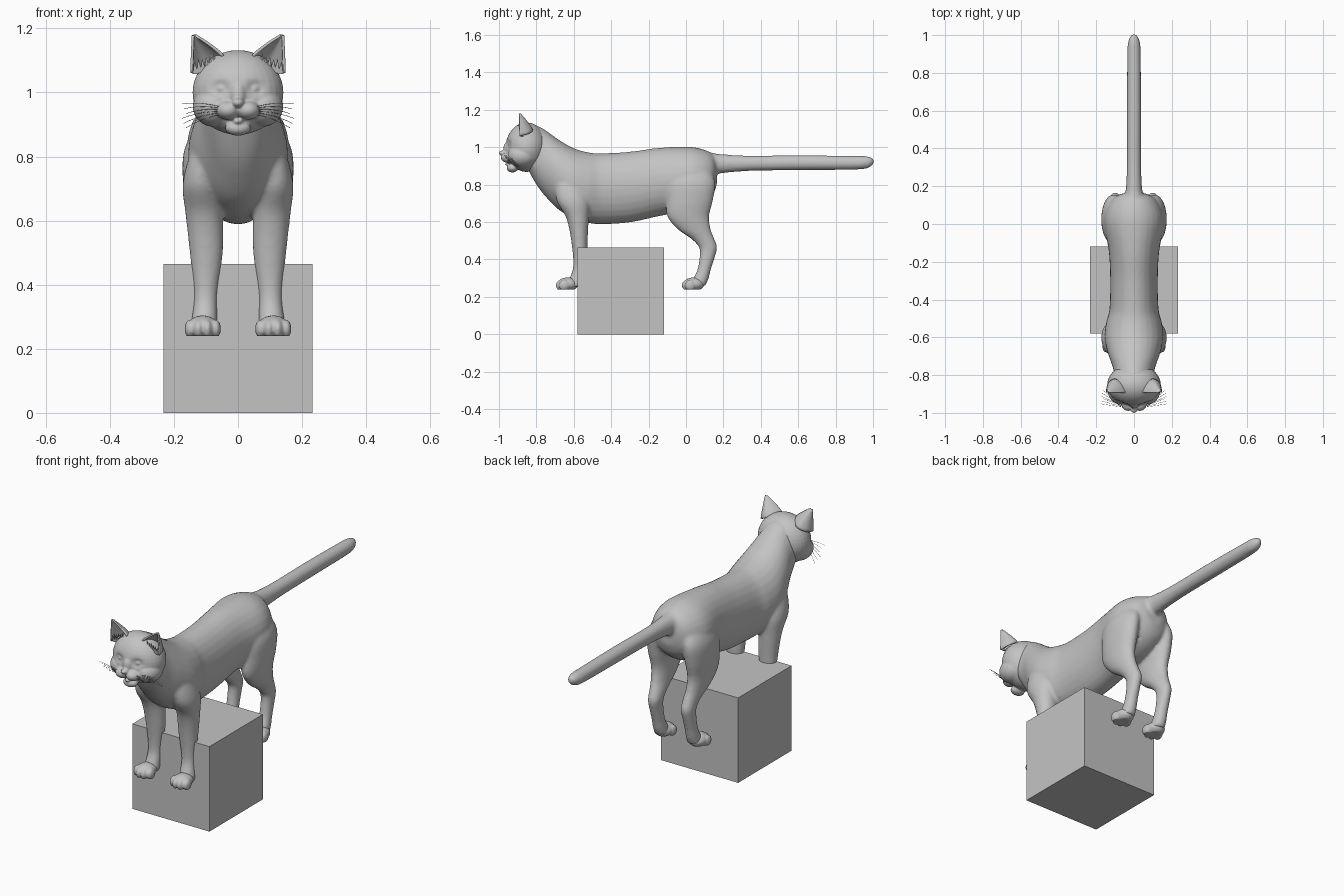
import bpy, bmesh, math
from mathutils import Vector, Matrix

if "Cube" in bpy.data.objects:
    bpy.data.objects.remove(bpy.data.objects["Cube"])

grey = bpy.data.materials.new("plain grey")
grey.diffuse_color = (0.55, 0.55, 0.55, 1)
grey.use_nodes = True
grey.node_tree.nodes["Principled BSDF"].inputs["Base Color"].default_value = grey.diffuse_color


def finish(name, bm, voxel=0, smooth=0):
    """Turn a bmesh into an object, optionally fusing its shells together."""
    bmesh.ops.recalc_face_normals(bm, faces=bm.faces)
    me = bpy.data.meshes.new(name)
    bm.to_mesh(me)
    bm.free()
    ob = bpy.data.objects.new(name, me)
    bpy.context.collection.objects.link(ob)
    if voxel:
        r = ob.modifiers.new("fuse", 'REMESH')
        r.mode, r.voxel_size = 'VOXEL', voxel
        s = ob.modifiers.new("soften", 'SMOOTH')
        s.factor, s.iterations = 0.5, smooth
        fused = bpy.data.meshes.new_from_object(
            ob.evaluated_get(bpy.context.evaluated_depsgraph_get()))
        ob.modifiers.clear()
        ob.data = fused
        fused.shade_smooth()
    ob.data.materials.clear()
    ob.data.materials.append(grey)
    return ob


def spline(rows, steps=5):
    """Catmull-Rom through the given stations."""
    out = []
    for i in range(len(rows) - 1):
        p = [rows[max(0, min(len(rows) - 1, i + k))] for k in (-1, 0, 1, 2)]
        for j in range(steps):
            t = j / steps
            out.append([0.5 * (2 * b + (c - a) * t + (2 * a - 5 * b + 4 * c - d) * t * t
                               + (3 * b - a - 3 * c + d) * t ** 3) for a, b, c, d in zip(*p)])
    return out + [list(rows[-1])]


def loft(bm, rows, axis, sides=28):
    """Rows are (cx, cy, cz, ra, rb); rings lie across the y or z axis."""
    rings = []
    for cx, cy, cz, ra, rb in spline(rows):
        ring = []
        for k in range(sides):
            a = 2 * math.pi * k / sides
            u, v = ra * math.cos(a), rb * math.sin(a)
            ring.append(bm.verts.new((cx + u, cy, cz + v) if axis == 'y' else (cx + u, cy + v, cz)))
        rings.append(ring)
    for r, q in zip(rings, rings[1:]):
        for k in range(sides):
            n = (k + 1) % sides
            bm.faces.new((r[k], r[n], q[n], q[k]))
    bm.faces.new(rings[0])
    bm.faces.new(rings[-1])


def ball(bm, c, r, tilt=0):
    m = Matrix.Translation(c) @ Matrix.Rotation(tilt, 4, 'X') @ Matrix.Diagonal((*r, 1))
    bmesh.ops.create_uvsphere(bm, u_segments=32, v_segments=20, radius=1, matrix=m)


# Block under the belly
bm = bmesh.new()
bmesh.ops.create_cube(bm, size=1, matrix=Matrix.Translation((0, -0.349, 0.2325))
                      @ Matrix.Diagonal((0.466, 0.462, 0.465, 1)))
finish("block", bm)

# Torso: y, top, bottom, half width
torso = [(-.85, 1.10, .89, .10), (-.80, 1.115, .80, .105), (-.75, 1.09, .735, .115),
         (-.68, 1.04, .665, .14), (-.60, .995, .62, .156), (-.52, .972, .595, .147),
         (-.45, .967, .588, .130), (-.30, .976, .598, .126), (-.15, .996, .63, .133),
         (0, 1.003, .66, .158), (.08, .992, .69, .145), (.14, .965, .74, .105), (.165, .92, .80, .05)]
tail = [(.05, .93, .06, .06), (.14, .913, .052, .057), (.20, .912, .042, .05), (.34, .914, .038, .041),
        (.60, .917, .038, .040), (.90, .917, .036, .037), (.965, .919, .031, .033),
        (.99, .922, .022, .024), (1.004, .924, .012, .013)]
# Legs: z, x, y, half width, half depth
front_leg = [(.86, .085, -.63, .04, .05), (.80, .103, -.625, .05, .075), (.71, .116, -.605, .057, .085),
             (.62, .106, -.58, .058, .060), (.50, .099, -.57, .052, .044),
             (.37, .101, -.567, .038, .036), (.30, .104, -.58, .040, .042), (.255, .108, -.60, .042, .042)]
hind_leg = [(.92, .07, .04, .05, .07), (.82, .106, .03, .062, .125), (.72, .112, .02, .060, .125),
            (.63, .110, .012, .052, .112), (.56, .106, .045, .044, .088), (.51, .101, .09, .038, .062),
            (.465, .099, .118, .035, .049), (.42, .10, .115, .032, .042), (.345, .10, .097, .032, .036),
            (.30, .10, .080, .035, .042), (.258, .10, .06, .038, .045)]

bm = bmesh.new()
loft(bm, [(0, y, (t + b) / 2, w, (t - b) / 2) for y, t, b, w in torso], 'y')
loft(bm, [(0, y, z, a, b) for y, z, a, b in tail], 'y')
for s in (-1, 1):
    for leg in (front_leg, hind_leg):
        loft(bm, [(s * x, y, z, a, b) for z, x, y, a, b in leg], 'z')
finish("body", bm, 0.008, 9)

# Paws with four toes each, flattened underneath
bm = bmesh.new()
for s in (-1, 1):
    for x, y in ((.110, -.632), (.104, .042)):
        ball(bm, (s * x, y, .268), (.049, .056, .036))
        for k, (dx, dy) in enumerate(((-.040, .008), (-.014, -.008), (.014, -.008), (.040, .008))):
            ball(bm, (s * x + dx, y - .028 + dy, .262), (.0165, .028, .029))
paws = finish("paws", bm, 0.005, 3)
for v in paws.data.vertices:
    v.co.z = max(v.co.z, .24)

# Head with cheeks, bridge, whisker pads, nose and chin
bm = bmesh.new()
ball(bm, (0, -.852, 1.0), (.142, .112, .132))
ball(bm, (0, -.925, .995), (.036, .052, .050), .4)
ball(bm, (0, -.975, .968), (.020, .026, .015))
ball(bm, (0, -.928, .889), (.040, .030, .024))
ball(bm, (0, -.938, .909), (.016, .030, .009))
for s in (-1, 1):
    ball(bm, (s * .075, -.875, .955), (.066, .078, .062))
    ball(bm, (s * .031, -.945, .945), (.038, .045, .030))
head = finish("head", bm, 0.0045, 4)
for v in head.data.vertices:
    # Eye sockets holding closed lids
    if v.co.y < -.88:
        d = math.hypot(abs(v.co.x) - .055, (v.co.z - 1.012) * 1.2)
        v.co.y += .016 * math.exp(-(d / .026) ** 2) - .010 * math.exp(-(d / .012) ** 2)

# Ears: open cones facing forward, with tufts inside
for s, side in ((-1, "right"), (1, "left")):
    bm = bmesh.new()
    base = spline([Vector(p) for p in ((.045, -.893, 1.112), (.062, -.850, 1.105), (.10, -.822, 1.09),
                                       (.135, -.845, 1.07), (.145, -.890, 1.06))], 4)
    tip, rows = Vector((.140, -.893, 1.178)), 8
    grid = []
    for j in range(rows + 1):
        v = j / rows
        k = 1 - .92 * v ** 1.25
        grid.append([bm.verts.new((s * (tip.x + (Vector(p).x - tip.x) * k),
                                   tip.y + (Vector(p).y - tip.y) * k,
                                   tip.z + (Vector(p).z - tip.z) * (1 - v))) for p in base])
    for a, b in zip(grid, grid[1:]):
        for k in range(len(a) - 1):
            bm.faces.new((a[k], a[k + 1], b[k + 1], b[k]))
    ear = finish(side + "_ear", bm)
    ear.data.shade_smooth()
    ear.modifiers.new("thickness", 'SOLIDIFY').thickness = .008
    ear.modifiers["thickness"].offset = 0

    bm = bmesh.new()
    for k in range(6):
        x, z = .072 + .012 * k, 1.092 - .004 * k
        p = [bm.verts.new(c) for c in ((s * (x - .009), -.885, z - .015), (s * (x + .009), -.885, z - .015),
                                       (s * x, -.868, z - .015),
                                       (s * (x + .004), -.893, z + .030 - .004 * (k % 2)))]
        for f in ((0, 1, 2), (0, 1, 3), (1, 2, 3), (2, 0, 3)):
            bm.faces.new([p[i] for i in f])
    finish(side + "_ear_tuft", bm)

# Whiskers
cu = bpy.data.curves.new("whiskers", 'CURVE')
cu.dimensions, cu.bevel_depth, cu.bevel_resolution = '3D', .0008, 0
for s in (-1, 1):
    for k in range(6):
        sp = cu.splines.new('POLY')
        sp.points.add(6)
        for i, p in enumerate(sp.points):
            t = i / 6
            p.co = (s * (.045 + (.13 - .006 * (k % 3)) * t), -.972 + (.02 + .014 * k) * t,
                    .952 - .004 * k + (.012 - .011 * k) * t + .03 * t * (1 - t), 1)
cu.materials.append(grey)
bpy.context.collection.objects.link(bpy.data.objects.new("whiskers", cu))
